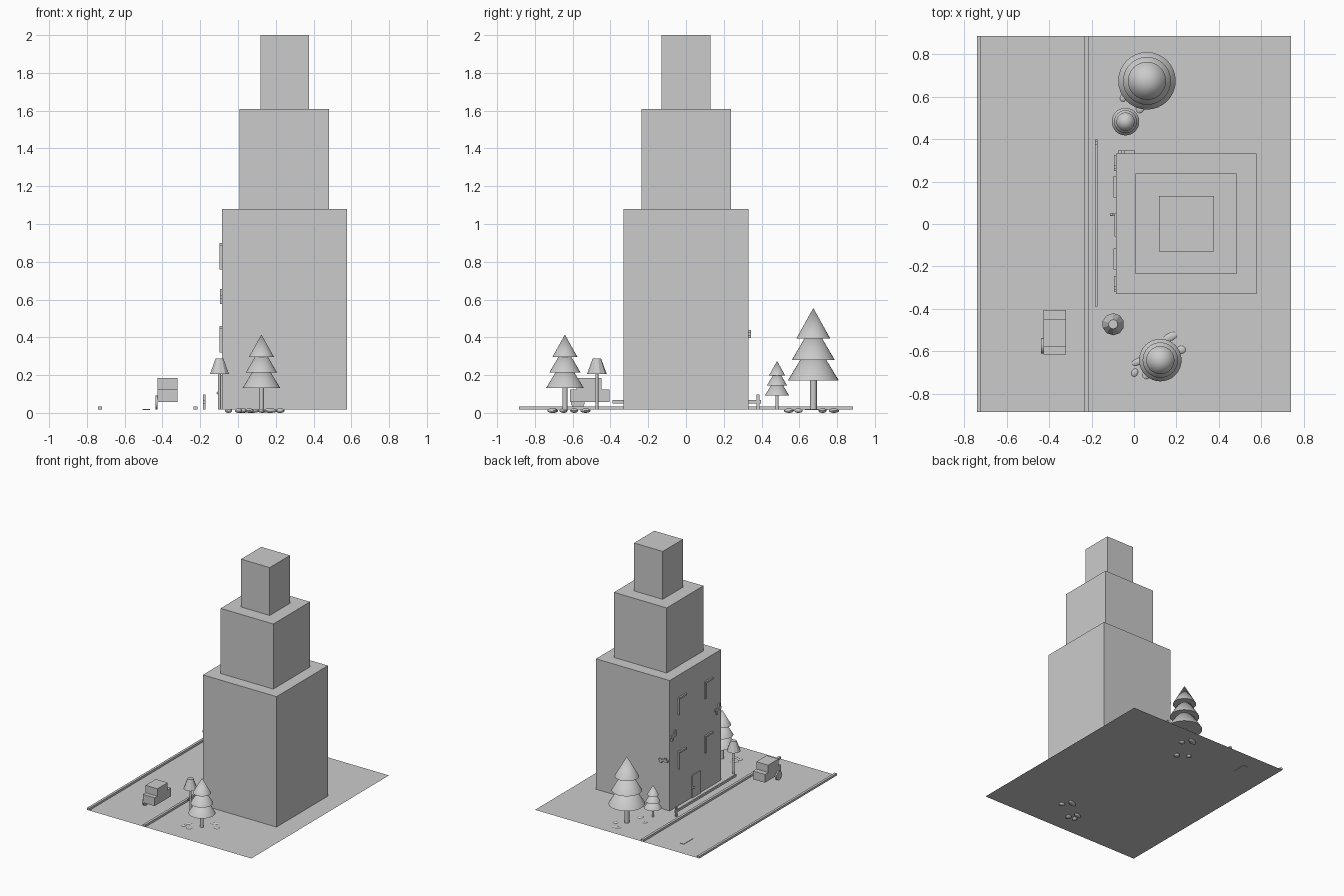
import bpy
import bmesh
import math
from mathutils import Matrix

cube = bpy.data.objects.get("Cube")
if cube:
    bpy.data.objects.remove(cube, do_unlink=True)

GROUND = 0.018
WALL = -0.085

grey = bpy.data.materials.new("plain grey")
grey.use_nodes = True
grey.diffuse_color = (0.6, 0.6, 0.6, 1)
grey.node_tree.nodes["Principled BSDF"].inputs["Base Color"].default_value = (0.6, 0.6, 0.6, 1)


def finish(name, bm, smooth=False):
    mesh = bpy.data.meshes.new(name)
    bm.to_mesh(mesh)
    bm.free()
    mesh.materials.append(grey)
    obj = bpy.data.objects.new(name, mesh)
    bpy.context.scene.collection.objects.link(obj)
    if smooth:
        bpy.ops.object.select_all(action="DESELECT")
        obj.select_set(True)
        bpy.context.view_layer.objects.active = obj
        bpy.ops.object.shade_smooth_by_angle(angle=math.radians(40))
    return obj


def add_box(bm, x, y, z):
    size = [b - a for a, b in (x, y, z)]
    mid = [(a + b) / 2 for a, b in (x, y, z)]
    bmesh.ops.create_cube(bm, size=1, matrix=Matrix.Translation(mid) @ Matrix.Diagonal((*size, 1)))


def boxes(name, *parts):
    bm = bmesh.new()
    for part in parts:
        add_box(bm, *part)
    return finish(name, bm)


def add_cone(bm, x, y, z0, z1, r0, r1, sides):
    bmesh.ops.create_cone(bm, cap_ends=True, segments=sides, radius1=r0, radius2=r1,
                          depth=z1 - z0, matrix=Matrix.Translation((x, y, (z0 + z1) / 2)))


# Ground sheet, kerbs and road mark
bm = bmesh.new()
bmesh.ops.create_grid(bm, x_segments=1, y_segments=1, size=1,
                      matrix=Matrix.Translation((0, 0, GROUND)) @ Matrix.Diagonal((0.74, 0.885, 1, 1)))
finish("ground", bm)
for name, x in (("outer_kerb", -0.74), ("inner_kerb", -0.235)):
    boxes(name, ((x, x + 0.02), (-0.885, 0.885), (GROUND, 0.035)))
boxes("road_mark", ((-0.505, -0.465), (0.63, 0.75), (0.015, 0.021)))

# Stepped tower
boxes("tower_base", ((WALL, 0.578), (-0.33, 0.332), (GROUND, 1.08)))
boxes("tower_middle", ((0.008, 0.483), (-0.235, 0.237), (1.08, 1.61)))
boxes("tower_top", ((0.118, 0.376), (-0.129, 0.131), (1.61, 2.0)))

# Door with knob
boxes("door", ((WALL - 0.008, WALL), (-0.06, 0.05), (GROUND, 0.2)))
bm = bmesh.new()
bmesh.ops.create_uvsphere(bm, u_segments=12, v_segments=8, radius=0.008,
                          matrix=Matrix.Translation((-0.105, 0.045, 0.105)))
add_box(bm, (-0.105, WALL), (0.041, 0.049), (0.101, 0.109))
finish("door_knob", bm, True)

# Angled window trims, two per storey
for z in (0.46, 0.90):
    for y in (0.225, -0.115):
        boxes("window_trim",
              ((WALL - 0.012, WALL), (y - 0.012, y), (z - 0.14, z)),
              ((WALL - 0.012, WALL), (y - 0.1, y), (z - 0.014, z)))

# Small wall brackets
for y in (0.25, -0.32):
    boxes("wall_bracket",
          ((WALL - 0.01, WALL), (y, y + 0.075), (0.605, 0.625)),
          ((WALL - 0.01, WALL), (y + 0.01, y + 0.027), (0.625, 0.655)),
          ((WALL - 0.01, WALL), (y + 0.045, y + 0.062), (0.577, 0.605)))
boxes("side_bracket",
      ((-0.075, 0.005), (0.332, 0.345), (0.41, 0.426)),
      ((-0.06, -0.045), (0.332, 0.345), (0.426, 0.44)),
      ((-0.02, -0.005), (0.332, 0.345), (0.396, 0.41)))

# Railing
boxes("railing",
      ((-0.184, -0.173), (-0.388, 0.398), (0.05, 0.068)),
      ((-0.184, -0.173), (0.372, 0.39), (GROUND, 0.097)))


# Trees: trunk and three stacked cones, proportional to height
def tree(name, x, y, h):
    bm = bmesh.new()
    add_cone(bm, x, y, GROUND, GROUND + 0.32 * h, 0.034 * h, 0.034 * h, 16)
    for base, top, r in ((0.285, 0.70, 0.252), (0.49, 0.85, 0.21), (0.70, 1.0, 0.167)):
        add_cone(bm, x, y, GROUND + base * h, GROUND + top * h, r * h, 0, 32)
    finish(name, bm, True)


tree("front_tree", 0.124, -0.641, 0.397)
tree("back_tree", 0.061, 0.674, 0.537)
tree("small_tree", -0.04, 0.482, 0.257)


# Flat stones round the trees
def stone(x, y, length, width, turn):
    bm = bmesh.new()
    bmesh.ops.create_uvsphere(
        bm, u_segments=16, v_segments=8, radius=1,
        matrix=Matrix.Translation((x, y, 0.012)) @ Matrix.Rotation(math.radians(turn), 4, "Z")
        @ Matrix.Diagonal((length, width, 0.012, 1)))
    finish("stone", bm, True)


for x, y in ((0.17, -0.532), (0.075, 0.783)):
    stone(x, y, 0.045, 0.022, 25)
    stone(x + 0.053, y - 0.06, 0.024, 0.022, 0)
for x, y in ((0.06, -0.708), (0.03, 0.545)):
    stone(x, y, 0.028, 0.022, 60)
for x, y in ((0.003, -0.70), (-0.05, 0.595)):
    stone(x, y, 0.023, 0.018, 70)
stone(0.02, -0.648, 0.038, 0.019, 20)

# Street lamp
bm = bmesh.new()
add_cone(bm, -0.098, -0.472, GROUND, 0.25, 0.008, 0.008, 12)
add_cone(bm, -0.098, -0.472, 0.207, 0.288, 0.052, 0.022, 10)
finish("street_lamp", bm)

# Car body, cabin and wheel
boxes("car_body", ((-0.427, -0.32), (-0.615, -0.405), (0.058, 0.125)))
boxes("car_cabin", ((-0.427, -0.32), (-0.58, -0.447), (0.125, 0.185)))
bm = bmesh.new()
bmesh.ops.create_cone(bm, cap_ends=True, segments=24, radius1=0.036, radius2=0.036, depth=0.012,
                      matrix=Matrix.Translation((-0.432, -0.573, 0.055)) @ Matrix.Rotation(math.pi / 2, 4, "Y"))
finish("car_wheel", bm, True)
